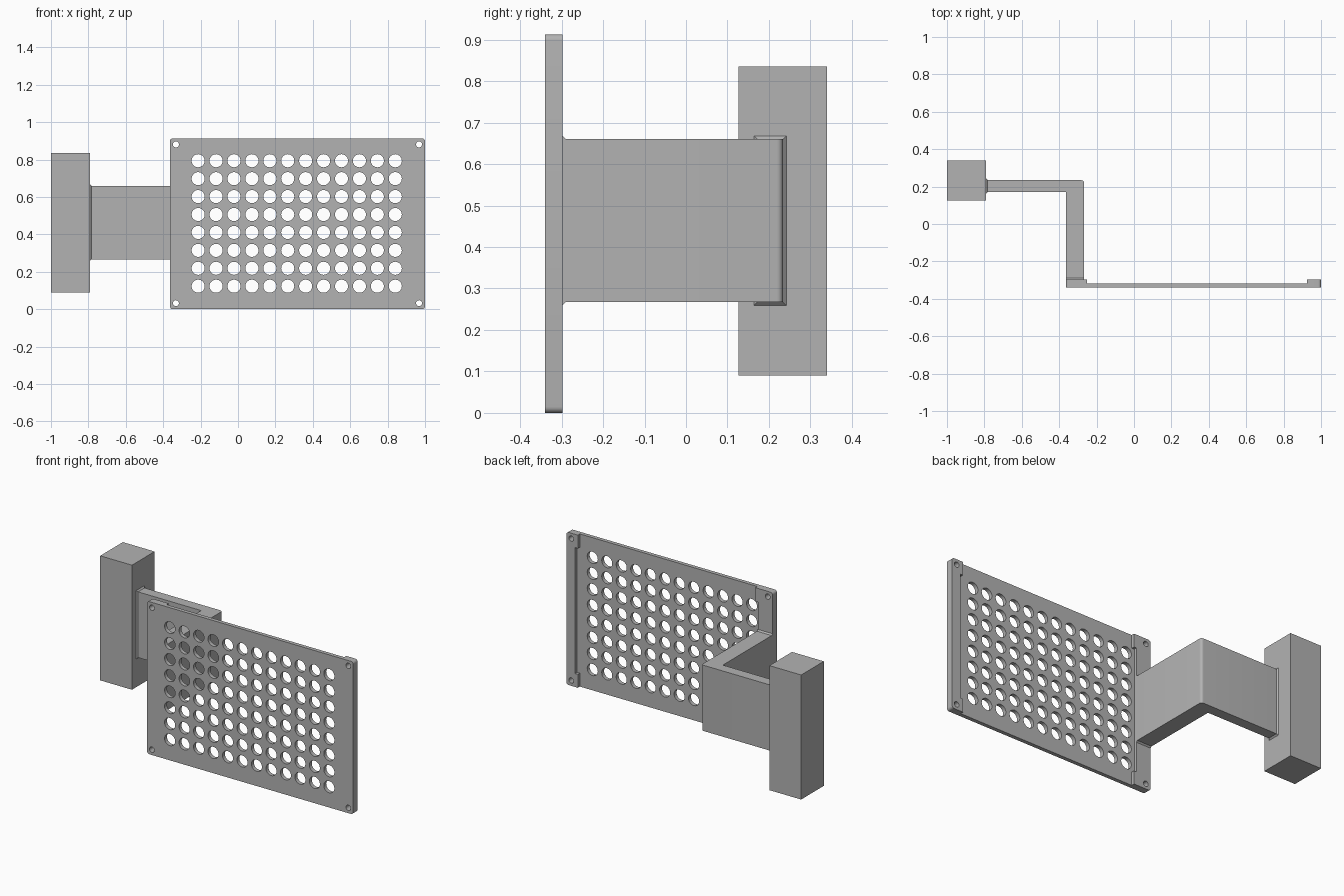
import bpy, bmesh
from math import sin, cos, pi, radians
from mathutils import Vector

old = bpy.data.objects.get("Cube")
if old:
    bpy.data.objects.remove(old, do_unlink=True)

grey = bpy.data.materials.new("plain grey")
grey.use_nodes = True
COLOR = (0.45, 0.45, 0.45, 1)
grey.diffuse_color = COLOR
grey.node_tree.nodes["Principled BSDF"].inputs["Base Color"].default_value = COLOR


def finish(name, bm):
    bmesh.ops.recalc_face_normals(bm, faces=bm.faces)
    mesh = bpy.data.meshes.new(name)
    bm.to_mesh(mesh)
    bm.free()
    mesh.materials.append(grey)
    obj = bpy.data.objects.new(name, mesh)
    bpy.context.collection.objects.link(obj)
    return obj


def add_prism(bm, points, direction):
    """Extrude a flat outline along a vector."""
    face = bm.faces.new([bm.verts.new(p) for p in points])
    result = bmesh.ops.extrude_face_region(bm, geom=[face], use_keep_orig=True)
    moved = [g for g in result["geom"] if isinstance(g, bmesh.types.BMVert)]
    bmesh.ops.translate(bm, vec=Vector(direction), verts=moved)


def prism(name, points, direction):
    bm = bmesh.new()
    add_prism(bm, points, direction)
    return finish(name, bm)


def arc(cx, cy, r, start, n=6, sweep=pi / 2):
    return [(cx + r * cos(start + sweep * i / n),
             cy + r * sin(start + sweep * i / n)) for i in range(n + 1)]


def hull(name, points):
    bm = bmesh.new()
    for p in points:
        bm.verts.new(p)
    bmesh.ops.convex_hull(bm, input=bm.verts[:])
    return finish(name, bm)


def smooth(obj):
    bpy.ops.object.select_all(action="DESELECT")
    obj.select_set(True)
    bpy.context.view_layer.objects.active = obj
    bpy.ops.object.shade_smooth_by_angle(angle=radians(35))


def cut(obj, cutter):
    mod = obj.modifiers.new("cut", "BOOLEAN")
    mod.operation = "DIFFERENCE"
    mod.solver = "EXACT"
    mod.object = cutter
    bpy.context.view_layer.objects.active = obj
    bpy.ops.object.modifier_apply(modifier=mod.name)
    cutter.hide_render = True
    cutter.hide_set(True)


# Plate with rounded corners
LEFT, RIGHT, TOP = -0.364, 1.0, 0.913
FRONT, FLOOR, BACK = -0.34, -0.317, -0.298
R = 0.015
outline = (arc(RIGHT - R, TOP - R, R, 0) + arc(LEFT + R, TOP - R, R, pi / 2)
           + arc(LEFT + R, R, R, pi) + arc(RIGHT - R, R, R, 1.5 * pi))
plate = prism("perforated_plate", [(x, FRONT, z) for x, z in outline],
              (0, BACK - FRONT, 0))

# Recess on the back leaves two side ribs with wider corner tabs
x0, x1, step, tab = -0.25, 0.925, 0.018, 0.08
low, high, over = tab, TOP - tab, 0.05
cross = [(x0, -over), (x1, -over), (x1, low), (x1 + step, low),
         (x1 + step, high), (x1, high), (x1, TOP + over), (x0, TOP + over),
         (x0, high), (x0 - step, high), (x0 - step, low), (x0, low)]
cut(plate, prism("recess_cutter", [(x, FLOOR, z) for x, z in cross], (0, over, 0)))

# Grid of round holes and four screw holes
bm = bmesh.new()


def hole(x, z, r):
    ring = arc(x, z, r, 0, 28, 2 * pi)[:-1]
    add_prism(bm, [(px, FRONT - over, pz) for px, pz in ring], (0, 3 * over, 0))


PITCH = 0.0958
for col in range(12):
    for row in range(8):
        hole(-0.213 + col * PITCH, 0.123 + row * PITCH, 0.035)
for x in (LEFT + 0.032, RIGHT - 0.032):
    for z in (0.032, TOP - 0.032):
        hole(x, z, 0.016)
cut(plate, finish("hole_cutter", bm))
smooth(plate)

# Bent arm from the plate to the block
ARM_LOW, ARM_HIGH = 0.267, 0.66
ARM_RIGHT, ARM_BACK, ARM_IN = -0.266, 0.234, 0.172
BLOCK_IN, BEND = -0.79, 0.015
profile = ([(LEFT, BACK), (ARM_RIGHT, BACK)]
           + arc(ARM_RIGHT - BEND, ARM_BACK - BEND, BEND, 0)
           + [(BLOCK_IN, ARM_BACK), (BLOCK_IN, ARM_IN), (LEFT, ARM_IN)])
arm = prism("bent_arm", [(x, y, ARM_LOW) for x, y in profile],
            (0, 0, ARM_HIGH - ARM_LOW))
smooth(arm)

# Small flares where the arm meets the plate and the block
F = 0.008
hull("plate_flare", [(x, BACK + d, z) for x in (LEFT, ARM_RIGHT) for d, g in ((0, F), (F, 0))
                     for z in (ARM_LOW - g, ARM_HIGH + g)])
hull("block_flare", [(BLOCK_IN + d, y, z) for d, g in ((0, F), (F, 0))
                     for y in (ARM_IN - g, ARM_BACK + g)
                     for z in (ARM_LOW - g, ARM_HIGH + g)])

# Upright block
hull("upright_block", [(x, y, z) for x in (-1, BLOCK_IN) for y in (0.126, 0.34)
                       for z in (0.09, 0.835)])
